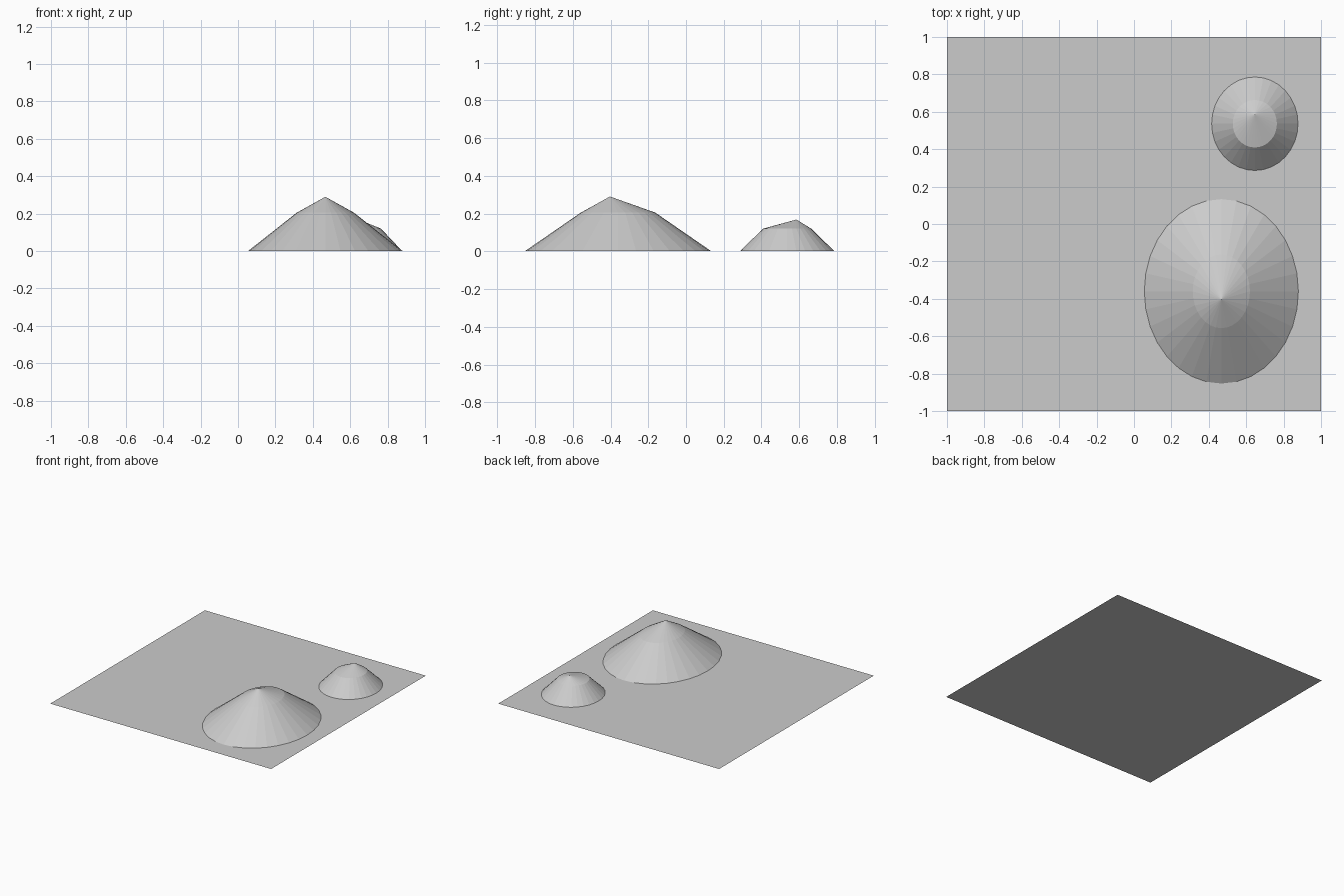
import bpy
import bmesh
import math

if "Cube" in bpy.data.objects:
    bpy.data.objects.remove(bpy.data.objects["Cube"])

SIDES = 32

grey = bpy.data.materials.new("light_grey")
grey.diffuse_color = (0.6, 0.6, 0.6, 1.0)
grey.use_nodes = True
grey.node_tree.nodes["Principled BSDF"].inputs["Base Color"].default_value = grey.diffuse_color


def finish(bm, name):
    mesh = bpy.data.meshes.new(name)
    bm.to_mesh(mesh)
    bm.free()
    mesh.materials.append(grey)
    obj = bpy.data.objects.new(name, mesh)
    bpy.context.collection.objects.link(obj)
    return obj


def ring(bm, cx, cy, rx, ry, z):
    step = math.tau / SIDES
    return [bm.verts.new((cx + rx * math.cos(i * step),
                          cy + ry * math.sin(i * step), z))
            for i in range(SIDES)]


def mound(name, base, shoulder, apex):
    """Open-bottomed hill: oval foot, oval shoulder and an off-centre peak."""
    bm = bmesh.new()
    low = ring(bm, *base)
    high = ring(bm, *shoulder)
    peak = bm.verts.new(apex)
    for i in range(SIDES):
        j = (i + 1) % SIDES
        bm.faces.new((low[i], low[j], high[j], high[i]))
        bm.faces.new((high[i], high[j], peak))
    return finish(bm, name)


# Flat square ground sheet
bm = bmesh.new()
bmesh.ops.create_grid(bm, x_segments=1, y_segments=1, size=1.0)
finish(bm, "ground_sheet")

# Hills: (centre x, centre y, radius x, radius y, height) per ring
mound("large_hill",
      (0.467, -0.36, 0.412, 0.493, 0.001),
      (0.467, -0.36, 0.153, 0.197, 0.205),
      (0.467, -0.403, 0.29))
mound("small_hill",
      (0.646, 0.536, 0.231, 0.25, 0.001),
      (0.646, 0.536, 0.118, 0.127, 0.12),
      (0.646, 0.585, 0.168))
